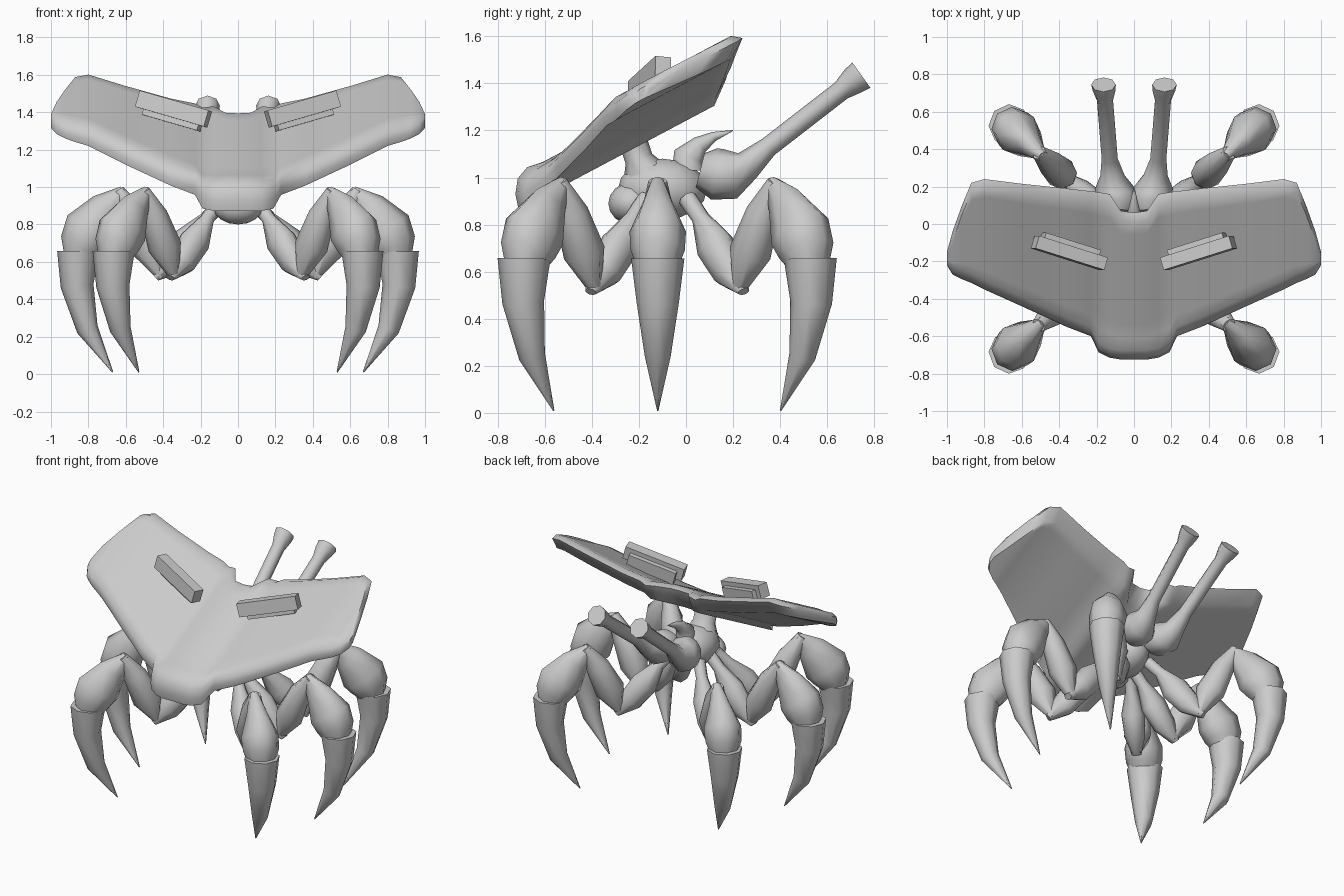
import bpy, bmesh, math
from mathutils import Vector, Matrix

cube = bpy.data.objects.get("Cube")
if cube:
    bpy.data.objects.remove(cube, do_unlink=True)

GREY = (0.6, 0.6, 0.6, 1.0)
mat = bpy.data.materials.new("plain_grey")
mat.use_nodes = True
mat.diffuse_color = GREY
mat.node_tree.nodes["Principled BSDF"].inputs["Base Color"].default_value = GREY


def finish(name, bm, angle=40):
    """Turn a bmesh into a shaded, coloured object."""
    bmesh.ops.recalc_face_normals(bm, faces=bm.faces)
    mesh = bpy.data.meshes.new(name)
    bm.to_mesh(mesh)
    bm.free()
    mesh.materials.append(mat)
    obj = bpy.data.objects.new(name, mesh)
    bpy.context.collection.objects.link(obj)
    bpy.ops.object.select_all(action='DESELECT')
    obj.select_set(True)
    bpy.context.view_layer.objects.active = obj
    bpy.ops.object.shade_smooth_by_angle(angle=math.radians(angle))
    return obj


def loft(name, rings, angle=40):
    """Skin a list of closed rings and cap both ends."""
    bm = bmesh.new()
    loops = [[bm.verts.new(p) for p in ring] for ring in rings]
    n = len(loops[0])
    for a, b in zip(loops, loops[1:]):
        for i in range(n):
            j = (i + 1) % n
            bm.faces.new((a[i], a[j], b[j], b[i]))
    bm.faces.new(loops[0])
    bm.faces.new(loops[-1])
    return finish(name, bm, angle)


def tube(name, stations, side, sides=8, angle=55):
    """Tapered tube; each station is (point, depth radius, side radius)."""
    pts = [Vector(s[0]) for s in stations]
    side = Vector(side).normalized()
    rings = []
    for i, (_, depth, width) in enumerate(stations):
        tangent = pts[min(i + 1, len(pts) - 1)] - pts[max(i - 1, 0)]
        up = tangent.cross(side).normalized()
        rings.append([pts[i] + up * depth * math.cos(t) + side * width * math.sin(t)
                      for t in (2 * math.pi * k / sides for k in range(sides))])
    return loft(name, rings, angle)


def ellipsoid(name, centre, radii):
    bm = bmesh.new()
    bmesh.ops.create_uvsphere(bm, u_segments=12, v_segments=8, radius=1)
    bm.transform(Matrix.Translation(centre) @ Matrix.Diagonal((*radii, 1)))
    return finish(name, bm, 60)


# Winged shield: sloping V with a soft centre ridge and a blunt raised snout
def shield_plane(x, y):
    ridge = 0.035 * max(0, 1 - (x / 0.3) ** 2) ** 2
    return 1.28 + 0.53 * y + 0.26 * math.sqrt(x * x + 0.08) + ridge


def shield_top(x, y):
    z = shield_plane(x, y)
    return max(z, 1.06 - 0.3 * max(0, -0.62 - y)) if abs(x) < 0.2 else z


# Half outline as (x, front y, back y, thickness, rim sink)
half = [(0, -0.725, 0.06, 0.14, 0), (0.07, -0.725, 0.07, 0.14, 0),
        (0.13, -0.715, 0.16, 0.13, 0.01), (0.19, -0.685, 0.17, 0.12, 0.02),
        (0.23, -0.6, 0.175, 0.11, 0), (0.36, -0.55, 0.19, 0.105, 0),
        (0.6, -0.44, 0.215, 0.105, 0), (0.8, -0.35, 0.24, 0.1, 0),
        (0.87, -0.315, 0.22, 0.095, 0.02), (0.92, -0.295, 0.1, 0.09, 0.03),
        (0.97, -0.27, -0.04, 0.08, 0.04), (1.0, -0.22, -0.15, 0.05, 0.07)]
stations = [(-x, *rest) for x, *rest in half[:0:-1]] + half
rings = []
for x, front, back, thick, sink in stations:
    e = min(0.05, 0.3 * (back - front))
    ys = [front + e + (back - front - 2 * e) * k / 10 for k in range(11)]
    lip_top, lip_low = shield_top(x, front) - sink, shield_plane(x, front) - sink - thick
    ring = [(x, front, lip_low + 0.4 * (lip_top - lip_low)),
            (x, front + 0.2 * e, lip_top - 0.2 * (lip_top - lip_low))]
    ring += [(x, y, shield_top(x, y) - sink) for y in ys]
    ring += [(x, back, shield_plane(x, back) - sink - min(0.035, thick / 2))]
    ring += [(x, y, shield_plane(x, y) - sink - thick) for y in reversed(ys)]
    ring += [(x, front + 0.25 * e, lip_low + 0.05 * (lip_top - lip_low))]
    rings.append(ring)
loft("shield", rings, 50)

# Body core, lower lobe and neck
ellipsoid("body", (0, -0.1, 0.95), (0.14, 0.19, 0.13))
ellipsoid("body_lobe", (0, -0.23, 0.89), (0.13, 0.1, 0.09))
tube("neck", [((0, -0.16, 0.98), 0.12, 0.12), ((0, -0.2, 1.08), 0.06, 0.08),
              ((0, -0.23, 1.17), 0.06, 0.08)], (1, 0, 0))

# Curved hook at the back of the body
tube("hook", [((0, 0.01, 1.03), 0.07, 0.06), ((0, 0.01, 1.09), 0.065, 0.055),
              ((0, 0.06, 1.14), 0.038, 0.035), ((0, 0.12, 1.175), 0.02, 0.02),
              ((0, 0.2, 1.2), 0.002, 0.002)], (1, 0, 0), 8, 60)

# Leg segments as (reach, height, depth radius, side radius)
LEG = {
    "hip": [(0.09, 0.91, 0.04, 0.04), (0.17, 0.83, 0.038, 0.038), (0.26, 0.71, 0.09, 0.075),
            (0.35, 0.6, 0.08, 0.065), (0.44, 0.515, 0.02, 0.03)],
    "thigh": [(0.41, 0.515, 0.02, 0.03), (0.48, 0.68, 0.095, 0.085),
              (0.56, 0.85, 0.075, 0.07), (0.64, 0.985, 0.03, 0.04)],
    "shin": [(0.61, 0.985, 0.025, 0.03), (0.7, 0.89, 0.095, 0.065), (0.79, 0.77, 0.145, 0.12),
             (0.83, 0.69, 0.125, 0.115), (0.86, 0.6, 0.07, 0.08)],
    "claw": [(0.855, 0.655, 0.112, 0.113), (0.86, 0.47, 0.088, 0.09),
             (0.805, 0.24, 0.058, 0.055), (0.67, 0.01, 0.003, 0.003)],
}
LEGS = {"front": (-43, 0.04, -0.105), "middle": (0, 0, -0.12), "back": (43, 0.04, -0.055)}

for label, m in (("left", 1), ("right", -1)):
    for place, (deg, ox, oy) in LEGS.items():
        c, s = math.cos(math.radians(deg)), math.sin(math.radians(deg))
        for part, profile in LEG.items():
            tube(f"{place}_{label}_{part}",
                 [((m * (ox + r * c), oy + r * s, z), d, w) for r, z, d, w in profile],
                 (-m * s, c, 0))

    # Long stalk with a bulb at its root and a flared tip
    stalk = [(0.08, 0.06, 1.03, 0.075), (0.09, 0.12, 1.015, 0.11), (0.1, 0.19, 1.015, 0.108),
             (0.115, 0.26, 1.05, 0.065), (0.13, 0.35, 1.13, 0.043), (0.155, 0.66, 1.37, 0.043),
             (0.16, 0.71, 1.41, 0.06), (0.163, 0.745, 1.435, 0.066)]
    tube(f"{label}_stalk", [((m * x, y, z), r, r) for x, y, z, r in stalk], (1, 0, 0), 8, 50)

    # Upright bar and its shorter base, set just behind and below it
    along = Vector((m * 0.38, 0.12, 0.11)).normalized()
    across = Vector((-m * 0.12, 0.38, -0.04))
    across = (across - along * across.dot(along)).normalized()
    normal = along.cross(across) * m
    centre = Vector((m * 0.345, -0.155, 1.417))
    for name, size, shift in (("bar", (0.4, 0.07, 0.09), centre),
                              ("bar_base", (0.32, 0.07, 0.09),
                               centre + across * 0.03 - normal * 0.03)):
        bm = bmesh.new()
        bmesh.ops.create_cube(bm, size=1)
        frame = Matrix((along, across, normal)).transposed().to_4x4()
        bm.transform(Matrix.Translation(shift) @ frame @ Matrix.Diagonal((*size, 1)))
        finish(f"{label}_{name}", bm, 30)
